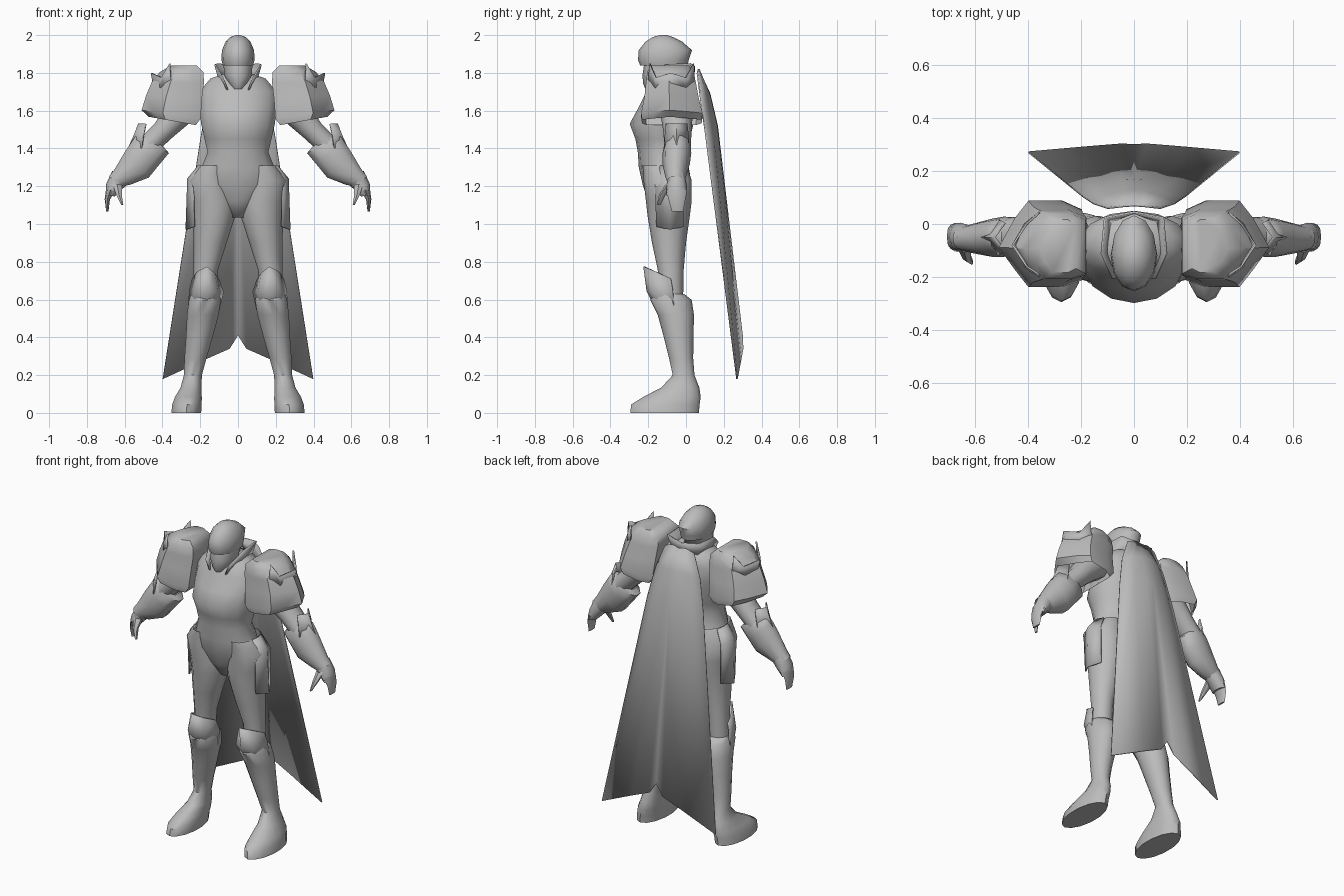
import bpy, bmesh, math
from mathutils import Vector

grey = bpy.data.materials.new("plain_grey")
grey.diffuse_color = (0.5, 0.5, 0.5, 1)


def finish(name, bm, mirror=True, thick=0.0, angle=50):
    """Turn a bmesh into a named, shaded object, mirrored over x = 0 if asked."""
    bmesh.ops.recalc_face_normals(bm, faces=bm.faces[:])
    me = bpy.data.meshes.new(name)
    bm.to_mesh(me)
    bm.free()
    me.materials.append(grey)
    ob = bpy.data.objects.new(name, me)
    bpy.context.collection.objects.link(ob)
    bpy.ops.object.select_all(action='DESELECT')
    ob.select_set(True)
    bpy.context.view_layer.objects.active = ob
    bpy.ops.object.shade_smooth_by_angle(angle=math.radians(angle))
    if mirror:
        m = ob.modifiers.new("mirror", 'MIRROR')
        m.merge_threshold = 0.002
    if thick:
        s = ob.modifiers.new("thickness", 'SOLIDIFY')
        s.thickness = thick
        s.offset = 0
    return ob


def ellipse(n):
    return [(math.sin(2 * math.pi * i / n), -math.cos(2 * math.pi * i / n)) for i in range(n)]


def loft(name, rings, n=12, mirror=True, shape=None, angle=50, ends=(False, False)):
    """Skin over rings (x, y, z, rx, ry, tilt in degrees about y)."""
    bm = bmesh.new()
    shape = shape or ellipse(n)
    n = len(shape)
    loops = []
    for x, y, z, rx, ry, tilt in rings:
        t = math.radians(tilt)
        loops.append([bm.verts.new((x + u * rx * math.cos(t), y + v * ry,
                                    z + u * rx * math.sin(t))) for u, v in shape])
    for a, b in zip(loops, loops[1:]):
        for i in range(n):
            j = (i + 1) % n
            bm.faces.new((a[i], a[j], b[j], b[i]))
    for closed, loop in zip(ends, (loops[0], loops[-1])):
        if closed:
            bm.faces.new(loop)
    return finish(name, bm, mirror, angle=angle)


def box_rings(rows):
    """Upright rings from x range, y range and height."""
    return [((a + b) / 2, (c + d) / 2, z, (b - a) / 2, (d - c) / 2, 0) for a, b, c, d, z in rows]


def sheet(name, rows, thick=0.008, angle=50):
    """Thin plate through a grid of points."""
    bm = bmesh.new()
    g = [[bm.verts.new(p) for p in r] for r in rows]
    for a, b in zip(g, g[1:]):
        for i in range(len(a) - 1):
            bm.faces.new((a[i], a[i + 1], b[i + 1], b[i]))
    return finish(name, bm, True, thick, angle)


# Torso, from crotch to neck
loft("torso", box_rings([
    (-.04, .04, -.15, -.05, 1.035), (-.12, .12, -.20, .015, 1.12),
    (-.21, .21, -.23, .03, 1.21), (-.198, .198, -.25, .015, 1.30),
    (-.165, .165, -.255, .0, 1.38), (-.182, .182, -.268, .02, 1.45),
    (-.20, .20, -.298, .04, 1.53), (-.21, .21, -.255, .05, 1.61),
    (-.21, .21, -.21, .05, 1.70), (-.15, .15, -.18, .04, 1.77),
    (-.06, .06, -.16, -.02, 1.80)]), 14, mirror=False, angle=75, ends=(True, False))

# Head: face, overhanging helmet and collar
loft("face", box_rings([
    (-.028, .028, -.215, -.13, 1.715), (-.052, .052, -.228, -.08, 1.745),
    (-.078, .078, -.23, -.04, 1.79), (-.08, .08, -.222, -.01, 1.845)]), 10,
    mirror=False, ends=(True, False))
loft("helmet", box_rings([
    (-.08, .08, -.243, .008, 1.838), (-.088, .088, -.254, .015, 1.87),
    (-.085, .085, -.25, .032, 1.92), (-.066, .066, -.215, -.02, 1.965),
    (-.04, .04, -.175, -.07, 1.99), (-.012, .012, -.14, -.10, 2.0)]), 12,
    mirror=False, ends=(False, True))
sheet("collar", [
    [(.055, -.205, 1.71), (.09, -.11, 1.73), (.085, .01, 1.76), (0, .04, 1.78)],
    [(.08, -.205, 1.77), (.122, -.11, 1.845), (.11, .025, 1.85), (0, .045, 1.835)]])

# Legs and boots
loft("thigh", box_rings([
    (.05, .20, -.23, .005, 1.31), (.03, .262, -.225, .03, 1.23),
    (.008, .25, -.212, .03, 1.12), (.015, .24, -.203, .02, 1.04),
    (.06, .235, -.18, .0, .90), (.105, .235, -.15, -.012, .76),
    (.115, .24, -.14, -.015, .62)]), angle=70)
loft("boot", box_rings([
    (.10, .25, -.17, -.01, .63), (.088, .262, -.19, .03, .598),
    (.10, .272, -.15, .042, .52), (.13, .277, -.12, .04, .41),
    (.165, .285, -.09, .038, .29), (.19, .288, -.07, .045, .20),
    (.192, .305, -.13, .07, .135), (.19, .335, -.225, .078, .085),
    (.19, .35, -.29, .072, .045), (.193, .355, -.295, .068, .0)]), 14, ends=(True, True))
sheet("knee_plate", [
    [(.10, -.08, .70), (.125, -.165, .74), (.165, -.222, .775), (.21, -.165, .75), (.24, -.08, .71)],
    [(.08, -.07, .64), (.11, -.175, .64), (.165, -.205, .645), (.225, -.175, .64), (.255, -.07, .65)],
    [(.102, -.06, .54), (.13, -.12, .53), (.175, -.148, .53), (.235, -.12, .53), (.262, -.06, .54)]])
sheet("hip_plate", [
    [(.19, -.15, 1.305), (.205, -.09, 1.312), (.19, -.04, 1.305)],
    [(.235, -.165, 1.225), (.265, -.09, 1.24), (.235, -.015, 1.225)],
    [(.232, -.155, .985), (.274, -.085, .97), (.232, -.015, .985)]])

# Shoulder armour: square towards the neck, pointed outwards, with a crest
guard = [(-.95, -.85), (-.5, -1), (.3, -1), (.62, -.6), (1, -.08),
         (.62, .6), (.3, 1), (-.5, 1), (-.95, .8)]
loft("pauldron", [
    (.345, -.075, 1.545, .13, .158, 10), (.35, -.075, 1.58, .162, .163, 8),
    (.335, -.077, 1.67, .152, .143, 4), (.315, -.08, 1.75, .142, .132, 0),
    (.295, -.083, 1.805, .118, .122, 0), (.285, -.083, 1.838, .07, .10, 0)],
    shape=guard, angle=45, ends=(False, True))
sheet("pauldron_crest", [
    [(.355, .045, 1.74), (.41, .0, 1.72), (.44, -.08, 1.70), (.41, -.16, 1.72), (.355, -.2, 1.74)],
    [(.36, .04, 1.85), (.405, .0, 1.775), (.458, -.08, 1.80), (.405, -.16, 1.775), (.36, -.19, 1.85)]],
    angle=25)

# Arms, gauntlets and hands
loft("upper_arm", [
    (.22, -.06, 1.66, .09, .09, 45), (.32, -.05, 1.58, .08, .085, 45),
    (.40, -.045, 1.49, .062, .075, 45), (.47, -.045, 1.42, .06, .07, 45)], 10)
loft("gauntlet", [
    (.44, -.045, 1.44, .06, .06, 35), (.453, -.045, 1.422, .104, .07, 28),
    (.49, -.048, 1.375, .10, .076, 40), (.535, -.052, 1.315, .098, .072, 48),
    (.61, -.055, 1.25, .062, .055, 44), (.65, -.055, 1.225, .045, .045, 40)], 10)
sheet("gauntlet_cuff", [
    [(.51, .015, 1.40), (.575, -.05, 1.41), (.51, -.115, 1.40)],
    [(.50, .012, 1.47), (.548, -.05, 1.47), (.50, -.11, 1.47)],
    [(.487, .005, 1.53), (.525, -.05, 1.53), (.487, -.105, 1.53)]])
loft("palm", [
    (.62, -.05, 1.25, .055, .045, 35), (.655, -.05, 1.20, .045, .055, 20),
    (.677, -.05, 1.15, .025, .052, 10)], 8, ends=(False, True))
loft("fingers", [
    (.675, -.05, 1.18, .024, .054, 15), (.692, -.048, 1.13, .014, .045, 5),
    (.692, -.045, 1.067, .006, .03, 0)], 8, ends=(False, True))
loft("thumb", [
    (.64, -.08, 1.21, .03, .028, 10), (.63, -.125, 1.155, .017, .018, 0),
    (.612, -.145, 1.10, .006, .009, 0)], 6, ends=(False, True))

# Cape: gently bowed, notched at the hem
sheet("cape", [
    [(0, .07, 1.81), (.03, .068, 1.82), (.05, .066, 1.82), (.10, .06, 1.80)],
    [(0, .125, 1.69), (.04, .122, 1.69), (.09, .105, 1.68), (.155, .078, 1.66)],
    [(0, .165, 1.52), (.045, .162, 1.52), (.11, .14, 1.50), (.195, .105, 1.47)],
    [(0, .297, .41), (.045, .30, .34), (.17, .29, .285), (.398, .27, .18)]], angle=20)
